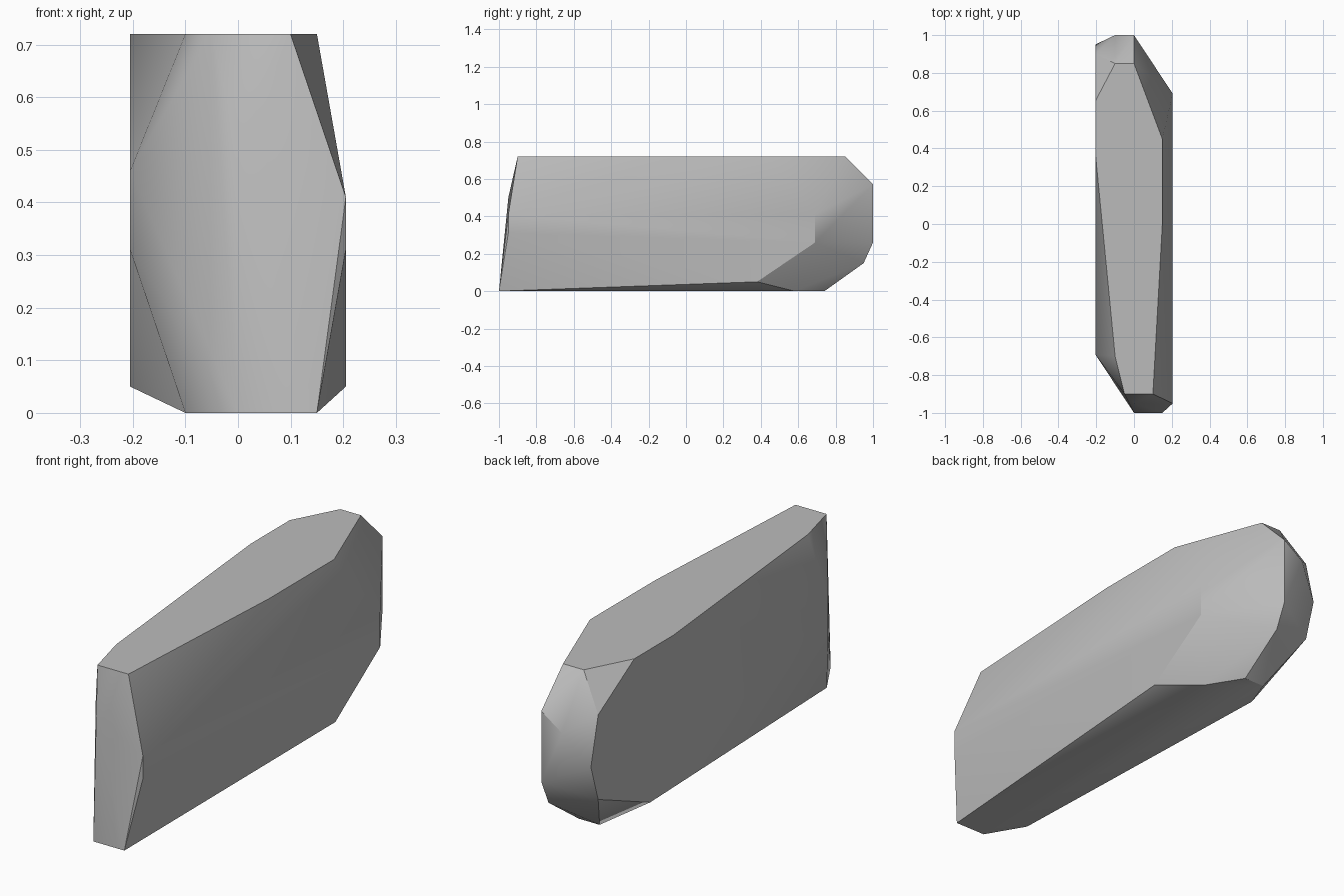
import bpy
import bmesh
import math

# Remove the default object
default = bpy.data.objects.get("Cube")
if default:
    bpy.data.objects.remove(default, do_unlink=True)

HALF_WIDTH = 0.205
HEIGHT = 0.72

# Flat outlines that bound the stone
top_outline = [(-0.1, 0.85), (0, 0.85), (0.15, 0.45), (0.15, 0), (0.1, -0.9),
               (-0.05, -0.9), (-0.1, -0.7), (-HALF_WIDTH, 0.38), (-HALF_WIDTH, 0.65)]
bottom_outline = [(-0.1, 0.74), (0, 0.74), (0.1, 0.58),
                  (0.15, -1), (0, -1), (-0.1, -0.83)]
left_outline = [(-0.95, 0.31), (-0.95, 0.41), (0.38, 0.05), (0.69, 0.26), (0.69, 0.41)]
right_outline = [(0.54, 0.05), (0.9, 0.2), (0.95, 0.36), (0.9, 0.57),
                 (-0.69, 0.46), (-0.69, 0.31)]
back_outline = [(-0.1, 0.5), (0, 0.57), (0, 0.26)]
ridge_points = [(0, 0.95, 0.15), (0, -0.95, 0.5)]


def grey_material():
    colour = (0.5, 0.5, 0.5, 1)
    material = bpy.data.materials.new("stone grey")
    material.use_nodes = True
    material.diffuse_color = colour
    shader = next(n for n in material.node_tree.nodes if n.type == "BSDF_PRINCIPLED")
    shader.inputs["Base Color"].default_value = colour
    return material


def hull_object(name, points, material):
    """Wrap points in a convex skin and merge its coplanar faces."""
    bm = bmesh.new()
    for point in points:
        bm.verts.new(point)
    hull = bmesh.ops.convex_hull(bm, input=bm.verts[:])
    unused = {v for v in hull["geom_interior"] + hull["geom_unused"]
              if isinstance(v, bmesh.types.BMVert)}
    bmesh.ops.delete(bm, geom=list(unused), context="VERTS")
    bmesh.ops.dissolve_limit(bm, angle_limit=math.radians(1),
                             verts=bm.verts[:], edges=bm.edges[:])
    bmesh.ops.recalc_face_normals(bm, faces=bm.faces[:])
    mesh = bpy.data.meshes.new(name)
    bm.to_mesh(mesh)
    bm.free()
    mesh.materials.append(material)
    obj = bpy.data.objects.new(name, mesh)
    bpy.context.collection.objects.link(obj)
    return obj


# Stone block, faceted and lightly softened over shallow creases
points = [(x, y, HEIGHT) for x, y in top_outline]
points += [(x, y, 0) for x, y in bottom_outline]
points += [(HALF_WIDTH, y, z) for y, z in left_outline]
points += [(-HALF_WIDTH, y, z) for y, z in right_outline]
points += [(x, 1, z) for x, z in back_outline]
points += ridge_points
stone = hull_object("stone_block", points, grey_material())

bpy.ops.object.select_all(action="DESELECT")
stone.select_set(True)
bpy.context.view_layer.objects.active = stone
bpy.ops.object.shade_smooth_by_angle(angle=math.radians(30))
